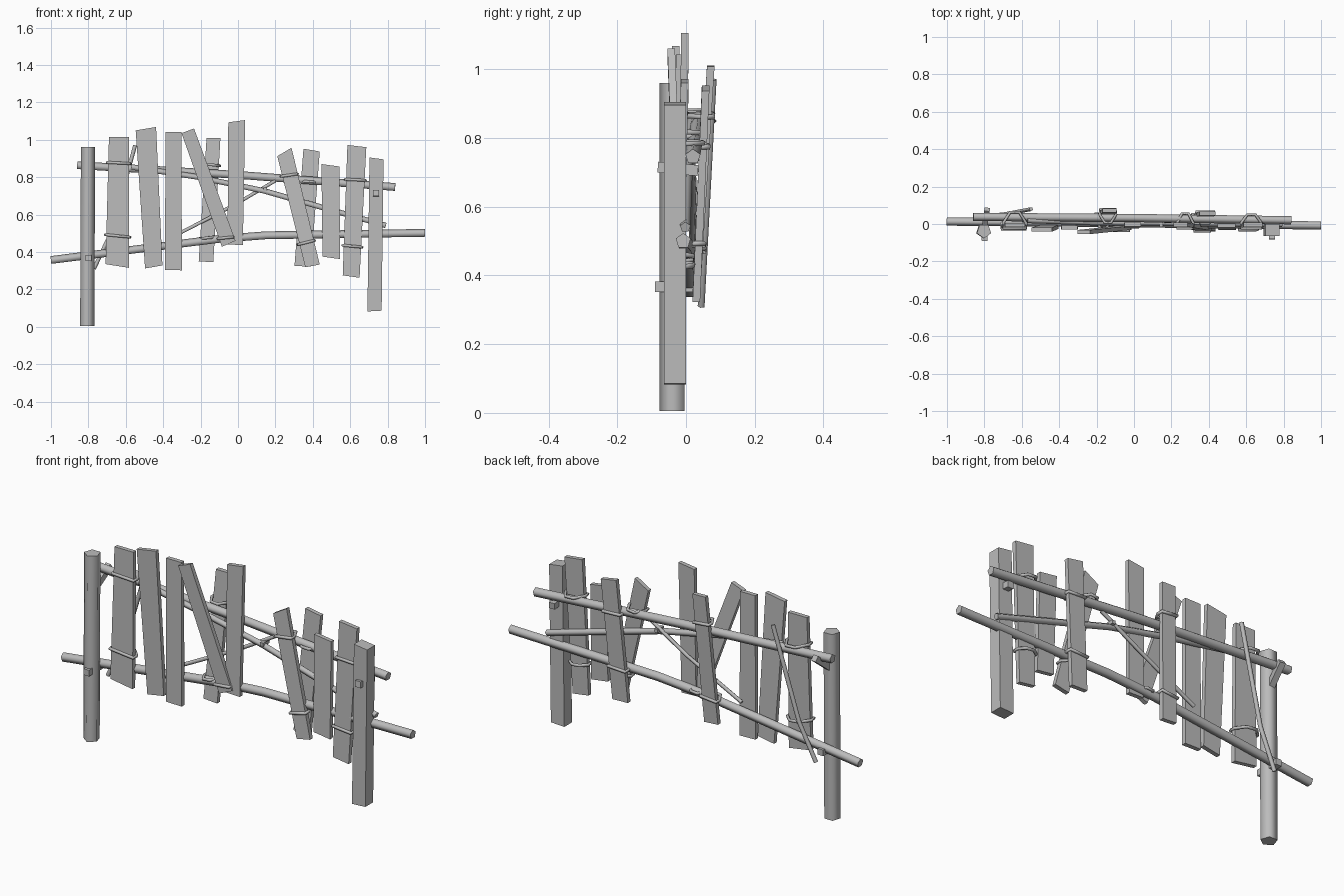
import bpy, bmesh, math
from mathutils import Vector

cube = bpy.data.objects.get("Cube")
if cube:
    bpy.data.objects.remove(cube)

wood = bpy.data.materials.new("weathered grey")
wood.use_nodes = True
GREY = (0.5, 0.5, 0.5, 1)
wood.diffuse_color = GREY
wood.node_tree.nodes["Principled BSDF"].inputs["Base Color"].default_value = GREY


def finish(name, bm):
    bmesh.ops.recalc_face_normals(bm, faces=bm.faces)
    mesh = bpy.data.meshes.new(name)
    bm.to_mesh(mesh)
    bm.free()
    mesh.materials.append(wood)
    obj = bpy.data.objects.new(name, mesh)
    bpy.context.collection.objects.link(obj)
    return obj


def tube(name, points, radius, sides=5, closed=False, turn=math.pi / 2, smooth=True):
    """Sweep a regular polygon along a polyline."""
    pts = [Vector(p) for p in points]
    n = len(pts)
    bm = bmesh.new()
    rings = []
    for i, p in enumerate(pts):
        a = pts[i - 1] if (i or closed) else p
        b = pts[(i + 1) % n] if (i < n - 1 or closed) else p
        along = (b - a).normalized()
        ref = Vector((0, 0, 1)) if abs(along.z) < 0.8 else Vector((0, -1, 0))
        side = along.cross(ref).normalized()
        up = side.cross(along)
        rings.append([bm.verts.new(p + radius * (
            side * math.cos(turn + k * math.tau / sides)
            + up * math.sin(turn + k * math.tau / sides))) for k in range(sides)])
    for i in range(n if closed else n - 1):
        r, s = rings[i], rings[(i + 1) % n]
        for k in range(sides):
            j = (k + 1) % sides
            bm.faces.new((r[k], r[j], s[j], s[k])).smooth = smooth
    if not closed:
        bm.faces.new(rings[0])
        bm.faces.new(rings[-1])
    return finish(name, bm)


def board(name, top, bottom, y_top, y_bottom, thick):
    """Four-cornered board; top and bottom give (left x, z, right x, z)."""
    bm = bmesh.new()
    corners = [(top[0], y_top, top[1]), (top[2], y_top, top[3]),
               (bottom[2], y_bottom, bottom[3]), (bottom[0], y_bottom, bottom[1])]
    front, back = [[bm.verts.new((x, y + d, z)) for x, y, z in corners]
                   for d in (-thick / 2, thick / 2)]
    bm.faces.new(front)
    bm.faces.new(back)
    for i in range(4):
        j = (i + 1) % 4
        bm.faces.new((front[i], front[j], back[j], back[i]))
    return finish(name, bm)


def peg(name, start, end, size):
    return tube(name, (start, end), size * 0.7, 4, turn=math.pi / 4, smooth=False)


# Posts: one round log, one squared timber
tube("round_post", [(-0.806, -0.037, 0.005), (-0.802, -0.037, 0.96)], 0.04)
board("square_post", (0.703, 0.905, 0.778, 0.895), (0.692, 0.082, 0.768, 0.086),
      -0.032, -0.032, 0.063)

# Rails
tube("upper_rail", [(-0.86, 0.038, 0.862), (0, 0.032, 0.81), (0.84, 0.02, 0.745)], 0.023)
tube("lower_rail", [(-1, 0.013, 0.355), (-0.1, 0.005, 0.468), (0.15, 0.002, 0.487),
                    (1, -0.008, 0.5)], 0.023)
tube("diagonal_rail", [(-0.57, 0.02, 0.853), (-0.22, 0.008, 0.8), (0.14, 0.005, 0.725),
                       (0.79, -0.002, 0.54)], 0.016)

# Thin braces
tube("thin_brace_middle", [(-0.33, 0.018, 0.49), (-0.02, 0.022, 0.65), (0.2, 0.015, 0.78)], 0.01)
tube("thin_brace_end", [(-0.77, 0.045, 0.31), (-0.68, 0.055, 0.5), (-0.55, 0.08, 0.97)], 0.011)

# Planks: top edge, bottom edge, y at top, y at bottom
PLANKS = [
    ((-0.69, 1.015, -0.582, 1.015), (-0.708, 0.335, -0.582, 0.315), -0.006, -0.014),
    ((-0.547, 1.05, -0.438, 1.068), (-0.497, 0.312, -0.404, 0.328), -0.03, -0.015),
    ((-0.388, 1.042, -0.302, 1.042), (-0.39, 0.304, -0.3, 0.302), -0.018, -0.017),
    ((-0.302, 1.035, -0.235, 1.06), (-0.086, 0.428, -0.013, 0.46), -0.043, -0.02),
    ((-0.168, 1.01, -0.094, 1.008), (-0.21, 0.35, -0.132, 0.345), 0.072, 0.03),
    ((-0.052, 1.093, 0.038, 1.105), (-0.056, 0.44, 0.026, 0.437), -0.003, -0.012),
    ((0.21, 0.912, 0.286, 0.957), (0.36, 0.318, 0.437, 0.333), -0.004, -0.028),
    ((0.35, 0.952, 0.437, 0.937), (0.302, 0.325, 0.39, 0.322), 0.057, 0.03),
    ((0.446, 0.87, 0.542, 0.857), (0.452, 0.375, 0.546, 0.362), -0.008, -0.022),
    ((0.585, 0.972, 0.686, 0.96), (0.56, 0.275, 0.65, 0.262), -0.004, -0.02),
]
for i, (top, bottom, y_top, y_bottom) in enumerate(PLANKS):
    board(f"plank_{i + 1}", top, bottom, y_top, y_bottom, 0.022)


# Rope loops around plank and rail
def rope(index, z, rail_y, tilt):
    top, bottom, y_top, y_bottom = PLANKS[index]
    t = (z - bottom[1]) / (top[1] - bottom[1])
    x0 = bottom[0] + (top[0] - bottom[0]) * t - 0.006
    x1 = bottom[2] + (top[2] - bottom[2]) * t + 0.006
    y = y_bottom + (y_top - y_bottom) * t
    side = 1 if rail_y > y else -1
    near, far = y - side * 0.015, rail_y + side * 0.026
    mid = y + side * 0.012
    inset = (x1 - x0) * 0.3
    loop = [(x0, near), (x1, near), (x1, mid), (x1 - inset, far), (x0 + inset, far), (x0, mid)]
    xm = (x0 + x1) / 2
    tube(f"rope_{index + 1}", [(x, v, z + (x - xm) * tilt) for x, v in loop],
         0.008, closed=True)


for index, z, rail_y, tilt in [
        (0, 0.875, 0.037, -0.05), (0, 0.485, 0.015, -0.1), (3, 0.475, 0.004, 0.1),
        (4, 0.865, 0.033, -0.1), (4, 0.475, 0.005, 0.1), (6, 0.81, 0.029, 0.15),
        (6, 0.45, 0, 0.25), (7, 0.775, 0.027, -0.05), (7, 0.49, 0, 0.05),
        (9, 0.785, 0.024, -0.05), (9, 0.43, -0.006, -0.1)]:
    rope(index, z, rail_y, tilt)

# Square pegs through the posts and joints
peg("peg_round_post_low", (-0.8, -0.09, 0.367), (-0.795, 0.045, 0.367), 0.032)
peg("peg_round_post_high", (-0.8, -0.02, 0.78), (-0.785, 0.078, 0.86), 0.03)
peg("peg_square_post", (0.738, -0.082, 0.715), (0.738, 0.035, 0.705), 0.032)
peg("peg_brace", (0.145, -0.015, 0.735), (0.145, 0.035, 0.735), 0.018)
